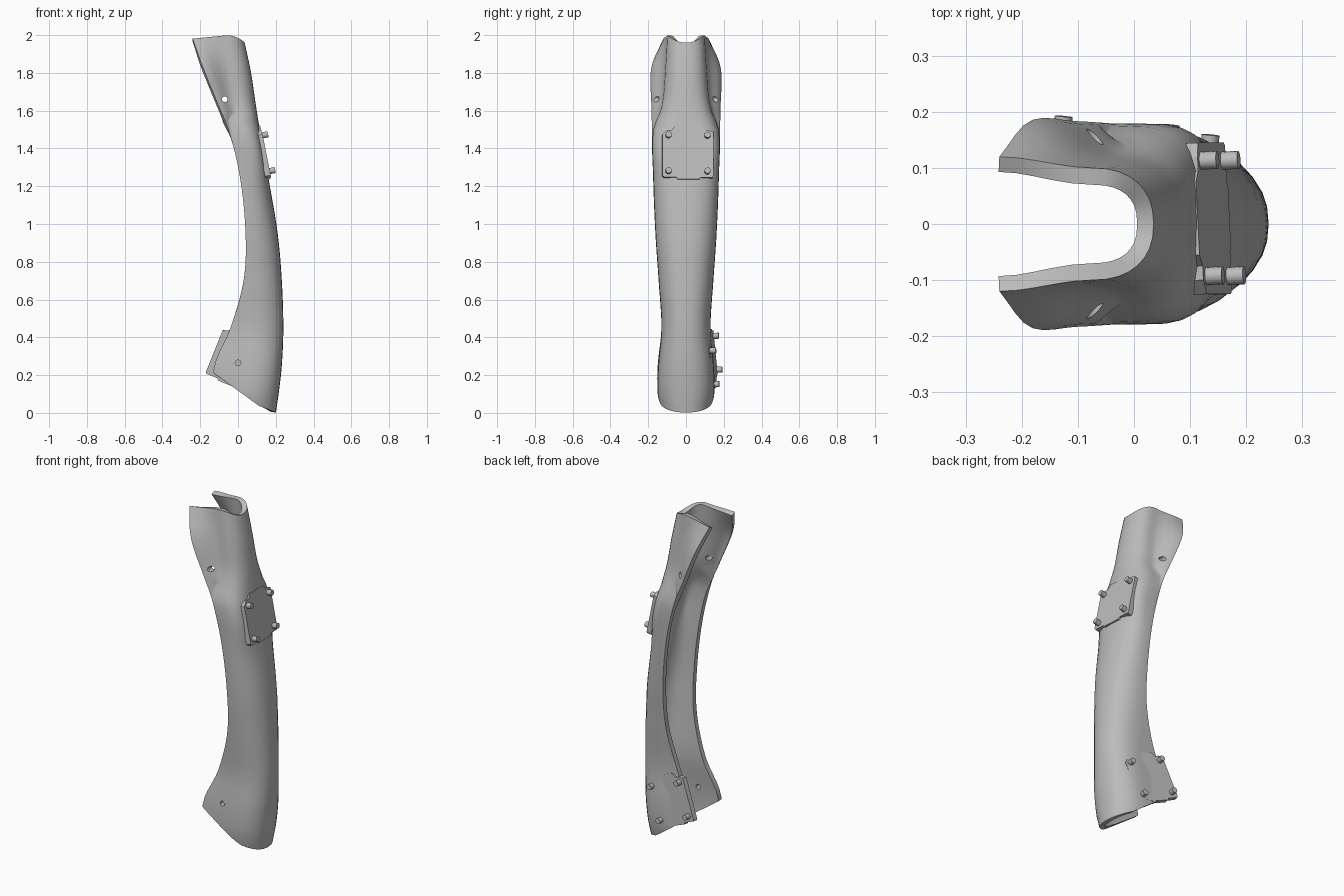
import bpy, bmesh, math
from mathutils import Vector, Matrix

cube = bpy.data.objects.get("Cube")
if cube:
    bpy.data.objects.remove(cube)

grey = bpy.data.materials.new("plain grey")
grey.use_nodes = True
grey.diffuse_color = (0.5, 0.5, 0.5, 1)
grey.node_tree.nodes["Principled BSDF"].inputs["Base Color"].default_value = grey.diffuse_color


def finish(bm, name):
    mesh = bpy.data.meshes.new(name)
    bm.to_mesh(mesh)
    bm.free()
    mesh.materials.append(grey)
    obj = bpy.data.objects.new(name, mesh)
    bpy.context.collection.objects.link(obj)
    return obj


def activate(obj):
    bpy.ops.object.select_all(action='DESELECT')
    obj.select_set(True)
    bpy.context.view_layer.objects.active = obj


# Channel stations: height, nose x, open edge x, side half width, nose half width
STATIONS = [
    (0.0, 0.2, -0.1, 0.13, 0.13),
    (0.1, 0.215, -0.12, 0.15, 0.15),
    (0.25, 0.232, -0.125, 0.15, 0.147),
    (0.45, 0.24, -0.04, 0.13, 0.13),
    (0.7, 0.232, 0.03, 0.145, 0.145),
    (0.95, 0.21, 0.04, 0.162, 0.162),
    (1.25, 0.16, 0.01, 0.174, 0.174),
    (1.5, 0.115, -0.05, 0.18, 0.175),
    (1.62, 0.096, -0.1, 0.183, 0.13),
    (1.83, 0.065, -0.185, 0.184, 0.11),
    (2.0, 0.035, -0.24, 0.12, 0.1),
]


def station(z):
    """Smooth value between neighbouring stations."""
    i = max(k for k, s in enumerate(STATIONS[:-1]) if s[0] <= z)
    a, b = STATIONS[i], STATIONS[i + 1]
    before, after = STATIONS[max(i - 1, 0)], STATIONS[min(i + 2, len(STATIONS) - 1)]
    h = b[0] - a[0]
    t = (z - a[0]) / h
    out = []
    for k in range(1, 5):
        m0 = (b[k] - before[k]) / (b[0] - before[0]) * h
        m1 = (after[k] - a[k]) / (after[0] - a[0]) * h
        out.append((2*t**3 - 3*t**2 + 1) * a[k] + (t**3 - 2*t**2 + t) * m0
                   + (3*t**2 - 2*t**3) * b[k] + (t**3 - t**2) * m1)
    return out


def section(z):
    """U-shaped outline, open towards the rear."""
    nose, rear, wide, narrow = station(z)
    depth = min(0.17, (nose - rear) * 0.9)
    if z > 1.55:
        depth = 0.11
    power = 2 / (2.3 + 1.6 * math.exp(-((z - 1.4) / 0.15) ** 2))
    half = []
    for k in range(5):
        t = k / 5
        ease = t * t * (3 - 2 * t)
        half.append((rear + (nose - depth - rear) * t, wide + (narrow - wide) * ease))
    for k in range(9):
        a = math.pi / 2 * k / 8
        half.append((nose - depth + depth * math.sin(a) ** power,
                     narrow * max(math.cos(a), 0) ** power))
    half[-1] = (nose, 0)
    points = half + [(x, -y) for x, y in half[-2::-1]]
    dip = max(0, (z - 1.8) / 0.2)
    return [Vector((x, y, z - dip * (0.04 * max(0, 1 - (y / 0.1) ** 2)
                                     + max(0, -x - 0.05) * 0.1))) for x, y in points]


# Curved channel shell
bm = bmesh.new()
ROWS = 44
rows = [[bm.verts.new(p) for p in section(2 * i / ROWS)] for i in range(ROWS + 1)]
for low, high in zip(rows, rows[1:]):
    for j in range(len(low) - 1):
        bm.faces.new((low[j], high[j], high[j + 1], low[j + 1]))

# Sloping foot cuts
for point, normal in (((0.1, 0, 0.045), (-0.16, 0, -0.22)),
                      ((0.2, 0, 0.002), (-0.4, 0, -1))):
    bmesh.ops.bisect_plane(bm, geom=bm.verts[:] + bm.edges[:] + bm.faces[:],
                           plane_co=point, plane_no=normal, clear_outer=True)
shell = finish(bm, "channel_shell")

# Bolt hole cutters
bm = bmesh.new()
for x, z, y, length in ((-0.07, 1.66, 0, 1), (0.0, 0.265, -0.15, 0.2)):
    bmesh.ops.create_cone(bm, cap_ends=True, segments=16, radius1=0.015, radius2=0.015,
                          depth=length, matrix=Matrix.Translation((x, y, z))
                          @ Matrix.Rotation(math.pi / 2, 4, 'X'))
cutter = finish(bm, "hole_cutter")
cutter.hide_render = True

activate(shell)
solid = shell.modifiers.new("wall", 'SOLIDIFY')
solid.thickness = 0.03
solid.offset = -1
holes = shell.modifiers.new("holes", 'BOOLEAN')
holes.operation = 'DIFFERENCE'
holes.solver = 'EXACT'
holes.object = cutter
for name in ("wall", "holes"):
    bpy.ops.object.modifier_apply(modifier=name)
bpy.data.objects.remove(cutter)
bpy.ops.object.shade_smooth_by_angle(angle=math.radians(35))

# Cover plate outline with tabs at both ends
OUTLINE = [(-0.125, -0.135), (-0.06, -0.135), (-0.055, -0.145), (0.06, -0.145),
           (0.065, -0.135), (0.13, -0.135), (0.135, -0.125), (0.135, 0.11),
           (0.11, 0.12), (0.085, 0.12), (0.065, 0.145), (-0.065, 0.145),
           (-0.085, 0.12), (-0.11, 0.12), (-0.135, 0.095), (-0.135, -0.125)]


def cover_plate(name, centre, across, up, thick):
    """Flat plate with four round screws standing on its face."""
    v = Vector(up).normalized()
    n = Vector(across).cross(v).normalized()
    u = v.cross(n)
    frame = Matrix.Translation(centre) @ Matrix((u, v, n)).transposed().to_4x4()
    bm = bmesh.new()
    face = bm.faces.new([bm.verts.new((a, b, 0)) for a, b in OUTLINE])
    new = bmesh.ops.extrude_face_region(bm, geom=[face])["geom"]
    bmesh.ops.translate(bm, verts=[g for g in new if isinstance(g, bmesh.types.BMVert)],
                        vec=(0, 0, -thick))
    bmesh.ops.recalc_face_normals(bm, faces=bm.faces[:])
    bm.transform(frame)
    finish(bm, name)
    bm = bmesh.new()
    for a in (-0.103, 0.103):
        for b in (-0.103, 0.09):
            bmesh.ops.create_cone(bm, cap_ends=True, segments=16, radius1=0.016,
                                  radius2=0.016, depth=0.05,
                                  matrix=Matrix.Translation((a, b, 0.005)))
    bm.transform(frame)
    screws = finish(bm, name + "_screws")
    activate(screws)
    bpy.ops.object.shade_smooth_by_angle(angle=math.radians(40))


cover_plate("front_plate", (0.142, 0.01, 1.38), (-0.05, 1, 0), (-0.2, 0, 1), 0.03)
cover_plate("side_plate", (0.005, 0.145, 0.285), (-1, 0.08, 0.4), (0.4, -0.1, 1), 0.03)
